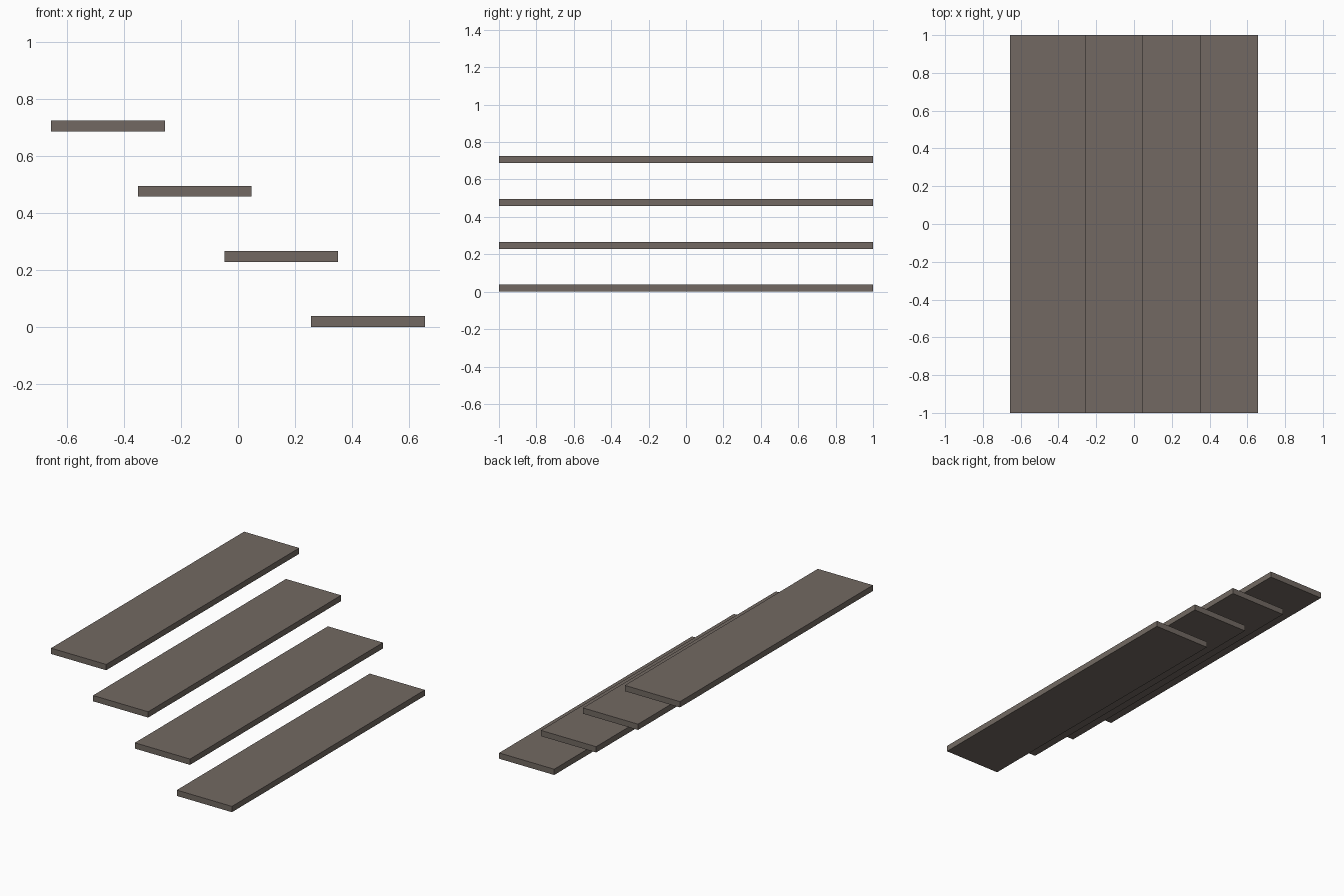
import bpy

if "Cube" in bpy.data.objects:
    bpy.data.objects.remove(bpy.data.objects["Cube"])

STEPS = 4
DEPTH, LENGTH, THICK = 0.40, 2.0, 0.038   # tread size in x, y, z
RUN, RISE = 0.304, 0.229                  # offset between treads

# warm grey stone
stone = bpy.data.materials.new("warm_grey")
stone.diffuse_color = (0.168, 0.141, 0.122, 1.0)
stone.use_nodes = True
stone.node_tree.nodes["Principled BSDF"].inputs["Base Color"].default_value = stone.diffuse_color


def tread(index):
    """One floating slab; index 0 is the lowest, on the +x side."""
    x = RUN * ((STEPS - 1) / 2 - index)
    z = THICK / 2 + RISE * index
    bpy.ops.mesh.primitive_cube_add(size=1, location=(x, 0, z))
    obj = bpy.context.object
    obj.name = f"stair_tread_{index + 1}"
    obj.scale = (DEPTH, LENGTH, THICK)
    bpy.ops.object.transform_apply(location=False, rotation=False, scale=True)
    obj.data.materials.append(stone)


# flight of treads rising towards -x
for i in range(STEPS):
    tread(i)
